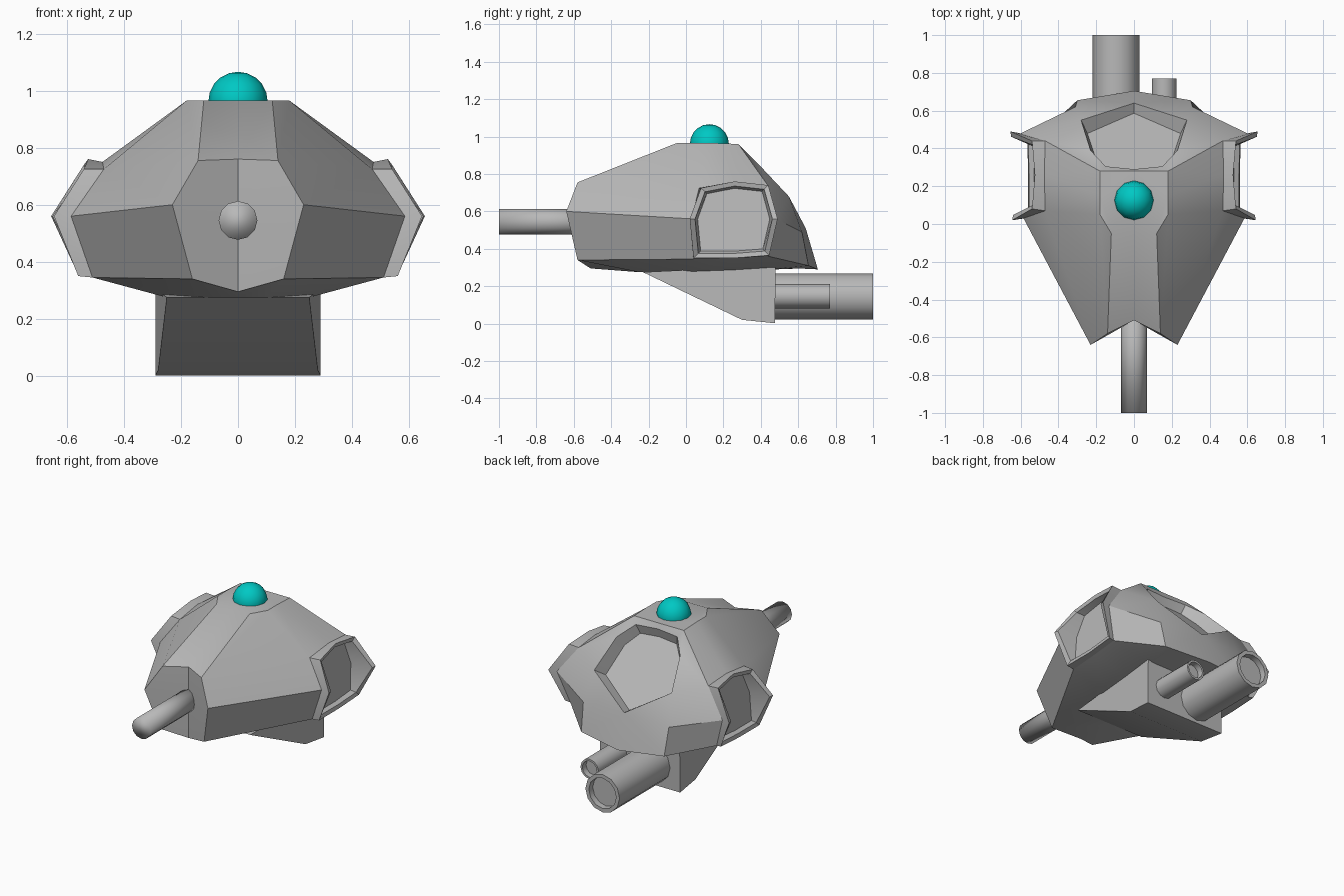
import bpy, bmesh, math
from mathutils import Vector, Matrix

cube = bpy.data.objects.get("Cube")
if cube:
    bpy.data.objects.remove(cube)


def material(name, color):
    mat = bpy.data.materials.new(name)
    mat.use_nodes = True
    mat.diffuse_color = color
    mat.node_tree.nodes["Principled BSDF"].inputs["Base Color"].default_value = color
    return mat


grey = material("hull grey", (0.48, 0.48, 0.48, 1))
teal = material("beacon teal", (0.0, 0.58, 0.55, 1))


def finish(bm, name, mat, angle=30, mirror=False):
    """Mirror, turn the mesh into an object, shade it."""
    if mirror:
        bmesh.ops.mirror(bm, geom=bm.verts[:] + bm.edges[:] + bm.faces[:],
                         axis='X', merge_dist=0.001)
        bmesh.ops.remove_doubles(bm, verts=bm.verts[:], dist=0.0005)
    bmesh.ops.recalc_face_normals(bm, faces=bm.faces[:])
    mesh = bpy.data.meshes.new(name)
    bm.to_mesh(mesh)
    bm.free()
    obj = bpy.data.objects.new(name, mesh)
    bpy.context.collection.objects.link(obj)
    mesh.materials.append(mat)
    bpy.ops.object.select_all(action='DESELECT')
    obj.select_set(True)
    bpy.context.view_layer.objects.active = obj
    bpy.ops.object.shade_smooth_by_angle(angle=math.radians(angle))
    return obj


def bridge(bm, low, high, skip=(), closed=False):
    """Quads between two rows of vertices."""
    count = len(low)
    for i in range(count if closed else count - 1):
        if i not in skip:
            j = (i + 1) % count
            bm.faces.new((low[i], low[j], high[j], high[i]))


# Hull half: rows run from front centre round the side to back centre
bm = bmesh.new()


def row(*points):
    return [bm.verts.new(p) for p in points]


under = row((0, -.25, .275), (.1, -.25, .275), (.25, .03, .275), (.25, .25, .28),
            (.25, .45, .29), (.2, .6, .295), (0, .62, .295))
base = row((0, -.51, .295), (.16, -.58, .34), (.51, .04, .345), (.52, .25, .35),
           (.53, .44, .36), (.3, .655, .31), (0, .705, .29))
mid = row((0, -.51, .56), (.23, -.64, .6), (.585, .03, .56), (.59, .25, .56),
          (.6, .48, .56), (.31, .62, .49), (0, .64, .51))
shoulder = row((0, -.51, .76), (.14, -.58, .755), (.47, .07, .725), (.475, .26, .75),
               (.47, .44, .735), (.28, .55, .68))
top = row((0, -.05, .965), (.12, -.05, .965), (.18, .05, .965), (.18, .15, .965),
          (.18, .28, .96))
top_back, dish_top = row((0, .28, .96), (0, .29, .925))
dish_corner, dish_side = row((.15, .305, .92), (.23, .39, .85))

window = (2, 3)
bm.faces.new(under)
bridge(bm, under, base)
bridge(bm, base, mid, skip=window)
bridge(bm, mid[:6], shoulder, skip=window)
bridge(bm, shoulder[:5], top)
bm.faces.new(top + [top_back])
bm.faces.new((mid[5], mid[6], shoulder[5]))
bm.faces.new((shoulder[4], shoulder[5], dish_side))
bm.faces.new((shoulder[4], dish_side, top[4]))
bm.faces.new((top[4], dish_side, dish_corner))
bm.faces.new((top[4], dish_corner, dish_top, top_back))

# Sunken flat dish in the back slope
rim = [dish_top, dish_corner, dish_side, shoulder[5], mid[6]]
centre = Vector((0, .46, .70))
normal = Vector((0, .41, .35)).normalized()
floor = []
for v in rim:
    p = centre + (v.co - centre) * .88
    floor.append(bm.verts.new(p - normal * ((p - centre).dot(normal) + .03)))
bridge(bm, rim, floor)
bm.faces.new(floor)

# Flared side windows start from the hull opening
opening = [mid[2], shoulder[2], shoulder[3], shoulder[4], mid[4], base[4], base[3], base[2]]
opening = [v.co.copy() for v in opening]
bmesh.ops.delete(bm, geom=[v for v in bm.verts if not v.link_faces], context='VERTS')
finish(bm, "hull", grey, 28, mirror=True)

bm = bmesh.new()
outer = [(.645, .02, .56), (.54, .08, .725), (.525, .26, .76), (.54, .44, .74),
         (.655, .49, .56), (.565, .445, .365), (.56, .25, .35), (.56, .04, .35)]


def scaled(points, factor, dx=0, flat=False):
    result = []
    for x, y, z in points:
        y, z = .255 + (y - .255) * factor, .555 + (z - .555) * factor
        result.append((.48 + (.72 - z) * .15 if flat else x + dx, y, z))
    return result


rings = [opening, outer, scaled(outer, .88, -.005), scaled(outer, .82, flat=True)]
rings = [[bm.verts.new(p) for p in ring] for ring in rings]
for a, b in zip(rings, rings[1:]):
    bridge(bm, a, b, closed=True)
bm.faces.new(rings[-1])
finish(bm, "side_window_frames", grey, 30, mirror=True)

# Wedge keel under the hull
bm = bmesh.new()
profile = [(.25, -.23, .275), (.28, .3, .02), (.29, .475, .002), (.29, .48, .31)]
sides = [[bm.verts.new((s * x, y, z)) for x, y, z in profile] for s in (1, -1)]
bridge(bm, *sides, closed=True)
for side in sides:
    bm.faces.new(side)
finish(bm, "keel", grey, 20)


def tube(name, x, z, radius, y0, y1, hollow):
    """Round bar along y, with an optional sunken far end."""
    bm = bmesh.new()
    place = Matrix.Translation((x, (y0 + y1) / 2, z)) @ Matrix.Rotation(math.pi / 2, 4, 'X')
    bmesh.ops.create_cone(bm, cap_ends=True, segments=12, radius1=radius,
                          radius2=radius, depth=abs(y1 - y0), matrix=place)
    if hollow:
        end = max(bm.faces, key=lambda f: f.calc_center_median().y)
        bmesh.ops.inset_region(bm, faces=[end], thickness=radius * .2)
        inner = bmesh.ops.extrude_face_region(bm, geom=[end])["geom"]
        bmesh.ops.translate(bm, verts=[g for g in inner if isinstance(g, bmesh.types.BMVert)],
                            vec=(0, -.04, 0))
        if end.is_valid:
            bmesh.ops.delete(bm, geom=[end], context='FACES_ONLY')
    return finish(bm, name, grey, 35 if hollow else 100)


tube("large_exhaust", -.095, .145, .124, .4, 1, True)
tube("small_exhaust", .16, .147, .066, .4, .77, True)
tube("front_barrel", 0, .545, .068, -1, -.4, False)

# Beacon dome on the roof
bm = bmesh.new()
bmesh.ops.create_uvsphere(bm, u_segments=12, v_segments=10, radius=.104,
                          matrix=Matrix.Translation((0, .125, .962)))
bmesh.ops.bisect_plane(bm, geom=bm.verts[:] + bm.edges[:] + bm.faces[:],
                       plane_co=(0, 0, .955), plane_no=(0, 0, 1), clear_inner=True)
finish(bm, "beacon", teal, 60)
